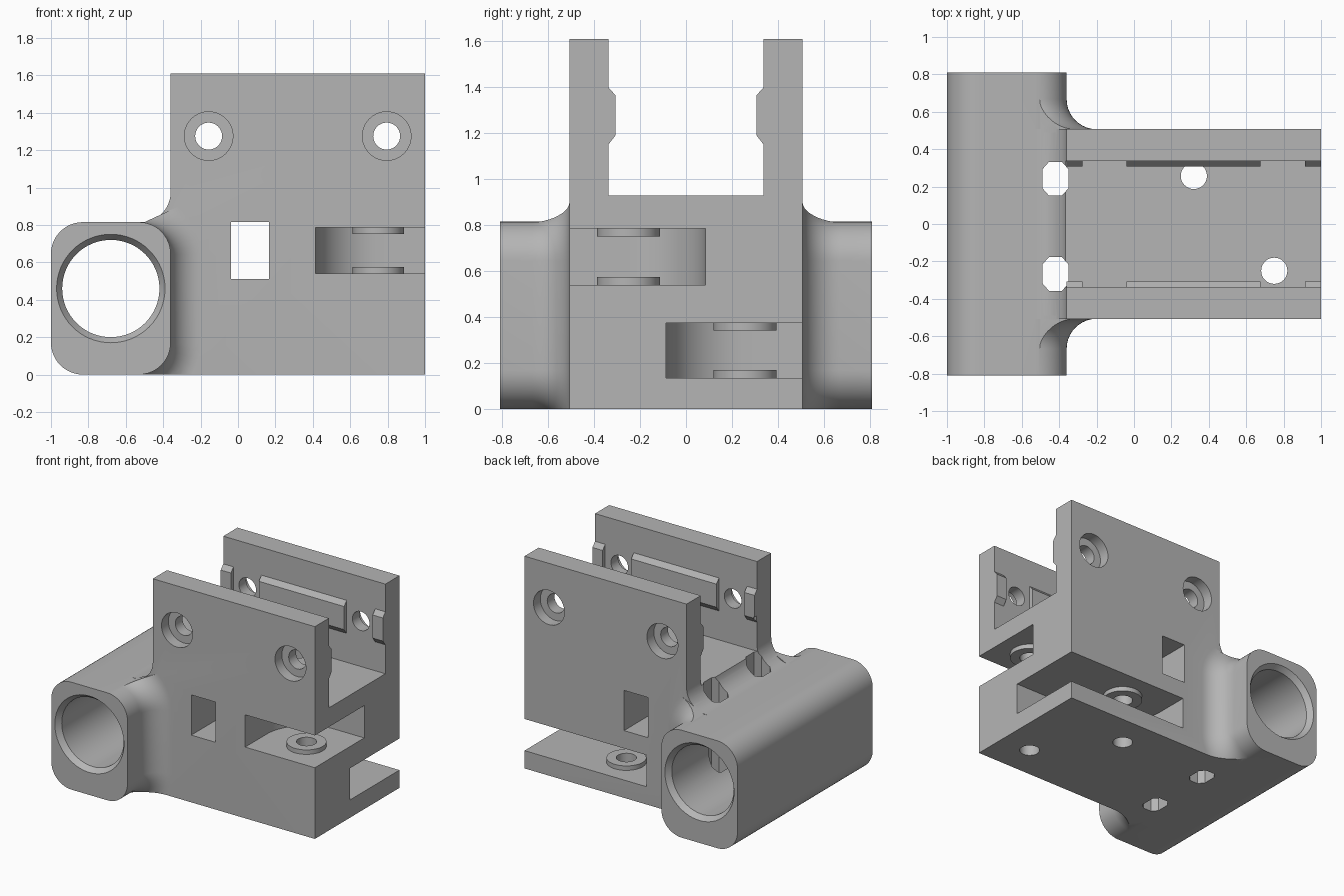
import bpy, bmesh
from math import sin, cos, pi, sqrt, radians
from mathutils import Vector

cube = bpy.data.objects.get("Cube")
if cube:
    bpy.data.objects.remove(cube, do_unlink=True)

grey = bpy.data.materials.new("grey plastic")
grey.use_nodes = True
grey.diffuse_color = (0.46, 0.46, 0.46, 1)
grey.node_tree.nodes["Principled BSDF"].inputs["Base Color"].default_value = (0.46, 0.46, 0.46, 1)


def arc(cx, cy, r, a0, a1, n=12):
    steps = [radians(a0 + (a1 - a0) * i / n) for i in range(n + 1)]
    return [(cx + r * cos(a), cy + r * sin(a)) for a in steps]


def circle(cx, cy, r, n=48):
    return arc(cx, cy, r, 0, 360, n)[:-1]


def rect(u0, u1, v0, v1):
    return [(u0, v0), (u1, v0), (u1, v1), (u0, v1)]


def loft(name, axis, rings, clips=()):
    """Closed solid through (height, outline) rings stacked along an axis."""
    place = {"x": lambda u, v, h: (h, u, v),
             "y": lambda u, v, h: (u, h, v),
             "z": lambda u, v, h: (u, v, h)}[axis]
    bm = bmesh.new()
    loops = [[bm.verts.new(place(u, v, h)) for u, v in pts] for h, pts in rings]
    for a, b in zip(loops, loops[1:]):
        for i in range(len(a)):
            j = (i + 1) % len(a)
            bm.faces.new((a[i], a[j], b[j], b[i]))
    bm.faces.new(loops[0])
    bm.faces.new(loops[-1])
    for co, no in clips:
        geom = bm.verts[:] + bm.edges[:] + bm.faces[:]
        bmesh.ops.bisect_plane(bm, geom=geom, dist=1e-5, plane_co=Vector(co),
                               plane_no=Vector(no), clear_outer=True)
        border = [e for e in bm.edges if e.is_boundary]
        bmesh.ops.holes_fill(bm, edges=border, sides=0)
    bmesh.ops.recalc_face_normals(bm, faces=bm.faces)
    mesh = bpy.data.meshes.new(name)
    bm.to_mesh(mesh)
    bm.free()
    mesh.materials.append(grey)
    obj = bpy.data.objects.new(name, mesh)
    bpy.context.scene.collection.objects.link(obj)
    return obj


def prism(name, axis, pts, h0, h1):
    return loft(name, axis, [(h0, pts), (h1, pts)])


def combine(base, tool, operation):
    mod = base.modifiers.new("combine", "BOOLEAN")
    mod.object, mod.operation, mod.solver = tool, operation, "EXACT"
    bpy.context.view_layer.objects.active = base
    bpy.ops.object.modifier_apply(modifier=mod.name)
    bpy.data.objects.remove(tool, do_unlink=True)


def add(tool):
    combine(bracket, tool, "UNION")


def cut(tool):
    combine(bracket, tool, "DIFFERENCE")


SIDE, INNER = 0.507, 0.338      # outer and inner faces of the walls
FILLET, CORNER = 0.16, 0.17


def tube_outline(d=0.0):
    """Rounded tube outline grown outward by d."""
    pts = []
    for cx, cz, a in ((-0.53, 0.645, 0), (-0.83, 0.645, 90),
                      (-0.83, CORNER, 180), (-0.53, CORNER, 270)):
        pts += arc(cx, cz, CORNER + d, a, a + 90)
    return pts


# Main body with the concave shoulder on its tube side
body = [(-0.68, 0), (1, 0), (1, 1.61), (-0.36, 1.61)]
body += arc(-0.52, 0.975, FILLET, 0, -90) + [(-0.68, 0.815)]
bracket = prism("clamp_bracket", "y", body, -SIDE, SIDE)

# Rod tube housing
add(prism("rod_tube", "y", tube_outline(), -0.81, 0.81))

# Flared fillets where the tube leaves the body
for s in (-1, 1):
    rings = [(s * 0.49, tube_outline(FILLET))]
    for i in range(11):
        h = FILLET * (1 - cos(i / 10 * pi / 2))
        d = FILLET * (1 - sin(i / 10 * pi / 2))
        rings.append((s * (SIDE + FILLET - sqrt(max(0, FILLET**2 - (FILLET - d)**2))), tube_outline(d)))
    rings.append((s * 0.69, tube_outline(-0.02)))
    add(loft("tube_fillet", "y", rings,
             [((-0.6, 0, 0), (-1, 0, 0)), ((0, 0, 0), (0, 0, -1)),
              ((-0.5, 0, 0.815), (-0.42, 0, 0.91))]))

# Channel between the two upright walls
cut(prism("channel", "x", rect(-INNER, INNER, 0.93, 1.8), -0.8, 1.2))

# Ribs inside the walls
for s in (-1, 1):
    rib = [(s * (INNER + 0.02), 1.15), (s * INNER, 1.15), (s * 0.307, 1.19),
           (s * 0.307, 1.365), (s * INNER, 1.4), (s * (INNER + 0.02), 1.4)]
    for x0, x1 in ((-0.36, -0.275), (-0.04, 0.675), (0.915, 1)):
        add(prism("wall_rib", "x", rib, x0, x1))

# Round-ended pulley slots with spacer rings and a vertical axle hole
for s, cx, cy, r, z0, z1 in ((1, 0.75, -0.25, 0.335, 0.54, 0.785),
                             (-1, 0.32, 0.257, 0.345, 0.135, 0.375)):
    pocket = [(u, s * v) for u, v in
              arc(cx, s * cy, r, 90, 180, 20) + [(cx - r, -0.7), (1.2, -0.7), (1.2, s * cy + r)]]
    cut(prism("pulley_slot", "z", pocket, z0, z1))
    for h0, h1 in ((z0 - 0.02, z0 + 0.034), (z1 - 0.034, z1 + 0.02)):
        add(prism("spacer_ring", "z", circle(cx, cy, 0.137), h0, h1))
    cut(prism("axle_hole", "z", circle(cx, cy, 0.07, 32), -0.2, 1.1))

# Bore with chamfered mouths
cut(loft("rod_bore", "y", [(h, circle(-0.68, 0.46, r, 64)) for h, r in
                           ((-0.83, 0.305), (-0.77, 0.26), (0.77, 0.26), (0.83, 0.305))]))

# Counterbored screw holes through both walls
for x in (-0.157, 0.795):
    cut(loft("screw_hole", "y", [(h, circle(x, 1.275, r, 40)) for h, r in
                                 ((-0.7, 0.13), (-0.425, 0.13), (-0.425, 0.072),
                                  (0.425, 0.072), (0.425, 0.13), (0.7, 0.13))]))

# Square belt window
cut(prism("belt_window", "y", rect(-0.037, 0.165, 0.51, 0.815), -0.7, 0.7))

# Vertical tie holes beside the bore
for y in (-0.267, 0.242):
    half = [(0.07, -0.05), (0.07, 0.05), (0.035, 0.09)]
    pts = half + [(-0.035, 0.09)] + [(-u, -v) for u, v in half[:2]]
    pts += [(-0.035, -0.09), (0.035, -0.09)]
    cut(prism("tie_hole", "z", [(-0.42 + u, y + v) for u, v in pts], -0.2, 1.2))

bpy.ops.object.select_all(action="DESELECT")
bracket.select_set(True)
bpy.context.view_layer.objects.active = bracket
bpy.ops.object.shade_smooth_by_angle(angle=radians(25))
